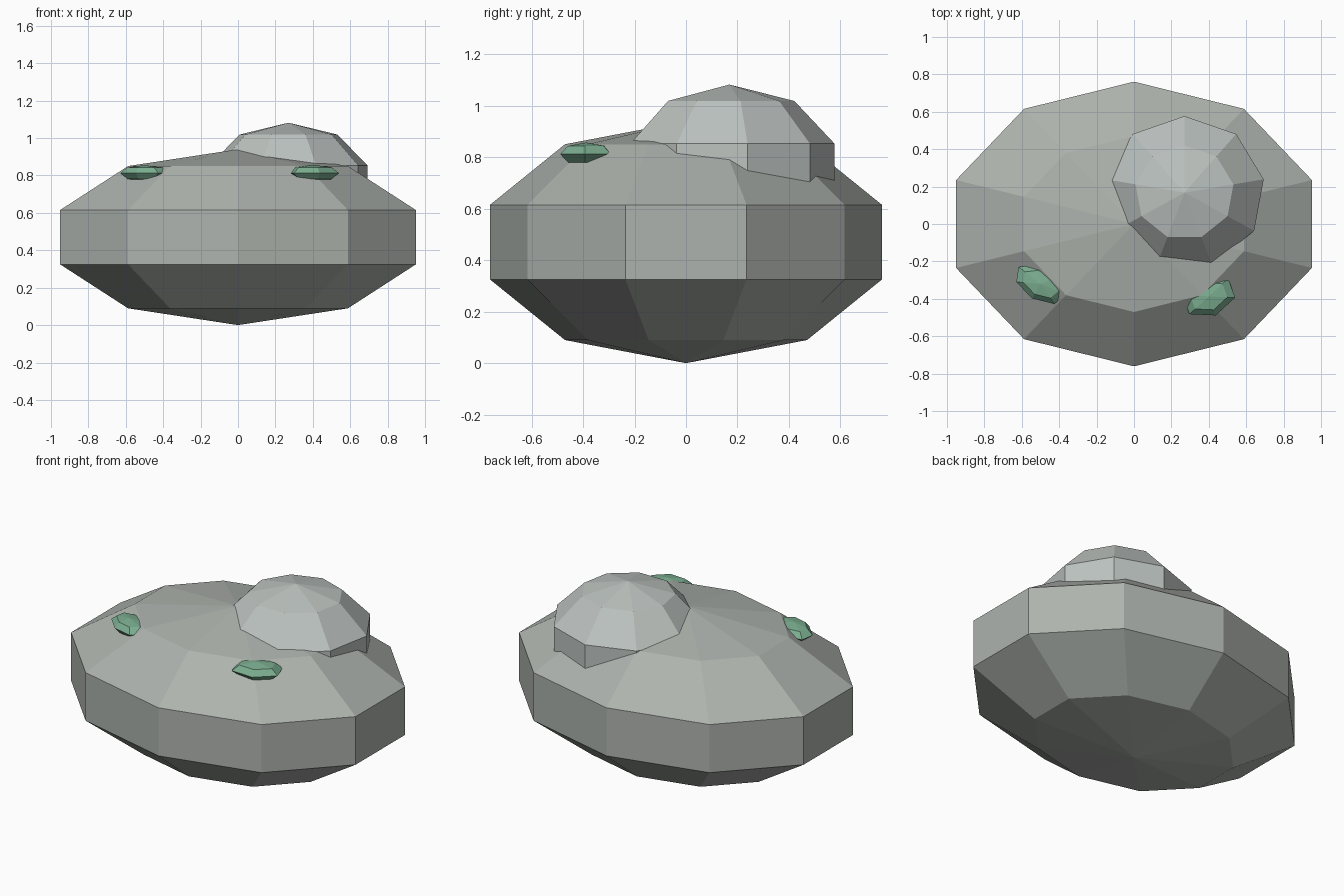
import bpy
from math import radians

if "Cube" in bpy.data.objects:
    bpy.data.objects.remove(bpy.data.objects["Cube"])


def material(name, color):
    m = bpy.data.materials.new(name)
    m.diffuse_color = (*color, 1)
    m.use_nodes = True
    m.node_tree.nodes["Principled BSDF"].inputs["Base Color"].default_value = m.diffuse_color
    return m


def stone(name, segments, rings, centre, radii, mat, turn=0):
    """Flat-shaded low-poly ellipsoid."""
    bpy.ops.mesh.primitive_uv_sphere_add(
        segments=segments, ring_count=rings, radius=1,
        location=centre, rotation=(0, 0, radians(turn)))
    ob = bpy.context.object
    ob.name = name
    ob.scale = radii
    ob.data.materials.append(mat)
    return ob


rock = material("rock", (0.42, 0.45, 0.42))
pale_rock = material("pale_rock", (0.50, 0.54, 0.52))
moss = material("moss", (0.20, 0.42, 0.28))

# Large boulder and the smaller stone sunk into its top
stone("boulder", 10, 5, (0, 0, 0.47), (1.0515, 0.80, 0.47), rock)
stone("upper_stone", 9, 5, (0.27, 0.168, 0.75), (0.452, 0.430, 0.332), pale_rock)

# Two flattened moss clumps on the front slope
stone("moss_left", 7, 4, (-0.50, -0.32, 0.812), (0.15, 0.09, 0.043), moss, 150)
stone("moss_right", 6, 4, (0.40, -0.387, 0.812), (0.15, 0.108, 0.045), moss, 20)
